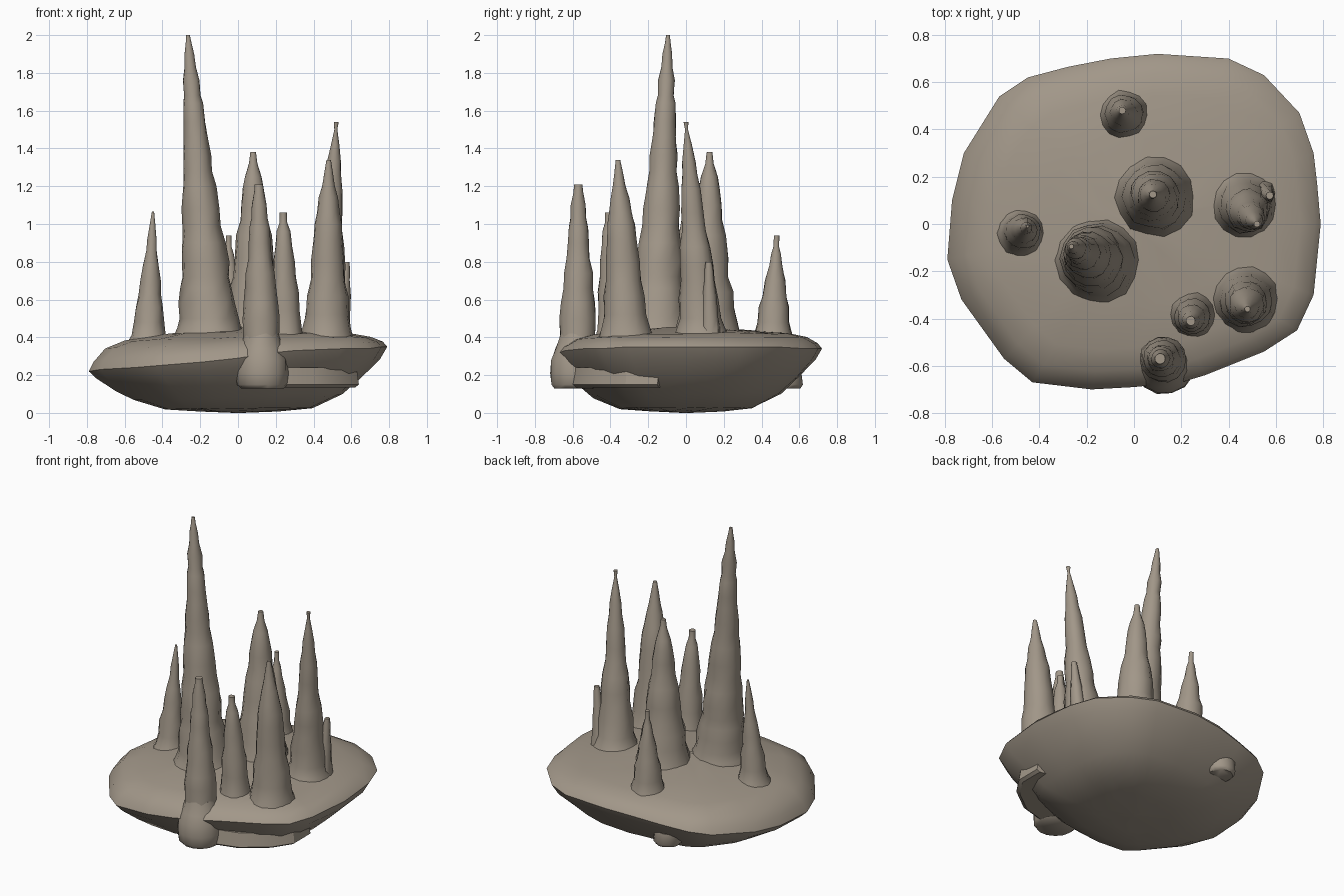
import bpy, math, random
from mathutils import Vector

random.seed(4)
ROCK = bpy.data.materials.new("rock")
ROCK.diffuse_color = (0.36, 0.31, 0.25, 1)


def skin(name, rings, angle=50):
    """Join equal-sized rings of points into one closed, smooth-shaded solid."""
    n = len(rings[0])
    verts = [p for ring in rings for p in ring]
    faces = [tuple(range(n))[::-1]]
    for k in range(len(rings) - 1):
        a, b = k * n, (k + 1) * n
        for i in range(n):
            j = (i + 1) % n
            faces.append((a + i, a + j, b + j, b + i))
    faces.append(tuple(range(len(verts) - n, len(verts))))
    mesh = bpy.data.meshes.new(name)
    mesh.from_pydata(verts, [], faces)
    obj = bpy.data.objects.new(name, mesh)
    bpy.context.collection.objects.link(obj)
    mesh.materials.append(ROCK)
    bpy.ops.object.select_all(action='DESELECT')
    obj.select_set(True)
    bpy.context.view_layer.objects.active = obj
    bpy.ops.object.shade_smooth_by_angle(angle=math.radians(angle))
    return obj


def spire(name, base, tip, profile, sides=14, wobble=0.05):
    """Leaning lumpy column: profile is (height, radius) from bottom to top."""
    z0, z1 = profile[0][0], profile[-1][0]
    rings = []
    for z, r in profile:
        c = Vector(base).lerp(Vector(tip), (z - z0) / (z1 - z0))
        ring = []
        for i in range(sides):
            a = 2 * math.pi * i / sides
            q = r * (1 + random.uniform(-wobble, wobble))
            ring.append((c.x + q * math.cos(a), c.y + q * math.sin(a), z))
        rings.append(ring)
    return skin(name, rings)


# Rocky base: rim outline (x, y, rim height), counter-clockwise
rim = [(.79, 0, .35), (.775, .17, .35), (.76, .3, .35), (.70, .47, .35), (.55, .63, .34),
       (.40, .70, .34), (.10, .72, .34), (-.10, .70, .33), (-.28, .665, .31),
       (-.45, .62, .29), (-.57, .54, .27), (-.72, .30, .24), (-.77, .10, .22),
       (-.79, -.15, .22), (-.73, -.32, .23), (-.55, -.57, .24), (-.43, -.67, .25),
       (-.18, -.70, .27), (0, -.69, .29), (.20, -.67, .32), (.30, -.64, .33),
       (.55, -.54, .34), (.69, -.45, .34), (.76, -.30, .35)]
under = [(.03, 0), (.28, .02), (.5, .07), (.7, .28), (.82, .52), (.95, .8), (1, 1)]
over = [(.97, .22), (.89, .5), (.76, .68), (.5, .83), (.2, .96), (.02, 1)]
rings = [[(x * s, y * s, z * f + random.uniform(0, .008) * (0 < f < 1)) for x, y, z in rim]
         for s, f in under]
rings += [[(x * s, y * s, z + (.455 - z) * f + random.uniform(-.005, .005)) for x, y, z in rim]
          for s, f in over]
skin("rock_base", rings)

# Broken ledge under the front right rim
ledge = [(.64, -.15), (.64, -.32), (.56, -.44), (.40, -.56), (.18, -.62), (.05, -.55),
         (.1, -.3), (.4, -.1)][::-1]
skin("broken_ledge", [[(x * .97, y * .97, .135) for x, y in ledge],
                      [(x, y, .15) for x, y in ledge],
                      [(x * .98, y * .98, .24) for x, y in ledge]], 30)

# Flat-bottomed boulder under the front spire, and a nub below the back
spire("front_boulder", (.13, -.585), (.125, -.575),
      [(.13, .115), (.15, .133), (.21, .138), (.28, .135), (.34, .115), (.38, .1), (.42, .09)],
      wobble=.02)
spire("under_nub", (-.24, .53), (-.24, .52), [(.13, .075), (.15, .09), (.22, .09)])

# Spires, each with swelling and pinching layers
spire("tall_spire", (-.145, -.155), (-.265, -.095),
      [(.38, .20), (.45, .168), (.5, .155), (.58, .15), (.66, .135), (.72, .125),
       (.8, .125), (.9, .115), (.99, .1), (1.08, .1), (1.2, .088), (1.28, .074),
       (1.36, .074), (1.46, .062), (1.54, .058), (1.64, .052), (1.68, .043), (1.76, .045),
       (1.83, .03), (1.9, .026), (1.96, .015), (2.0, .01)])
spire("centre_spire", (.09, .112), (.08, .125),
      [(.38, .19), (.45, .165), (.55, .14), (.64, .135), (.72, .11), (.82, .105),
       (.94, .092), (1.02, .072), (1.1, .068), (1.19, .055), (1.25, .045), (1.32, .022),
       (1.36, .018), (1.38, .015)])
spire("right_spire", (.46, .085), (.52, 0),
      [(.38, .16), (.44, .13), (.5, .112), (.6, .108), (.7, .09), (.78, .088), (.88, .08),
       (.97, .062), (1.06, .06), (1.18, .053), (1.26, .04), (1.33, .036), (1.42, .022),
       (1.5, .008), (1.54, .013)])
spire("right_side_spire", (.54, .13), (.575, .12),
      [(.4, .06), (.5, .045), (.62, .037), (.7, .026), (.76, .022), (.8, .016)], 8)
spire("front_right_spire", (.47, -.315), (.48, -.36),
      [(.38, .15), (.44, .13), (.52, .115), (.62, .11), (.7, .092), (.8, .09), (.92, .078),
       (1.0, .074), (1.06, .06), (1.14, .05), (1.2, .034), (1.28, .022), (1.34, .012)])
spire("short_front_spire", (.25, -.38), (.24, -.41),
      [(.36, .11), (.44, .09), (.54, .078), (.64, .076), (.72, .06), (.8, .056), (.88, .045),
       (.96, .036), (1.01, .02), (1.06, .02)])
spire("front_spire", (.125, -.572), (.11, -.57),
      [(.35, .1), (.4, .094), (.5, .097), (.58, .09), (.66, .08), (.74, .078), (.82, .062),
       (.9, .058), (.98, .052), (1.03, .042), (1.1, .04), (1.17, .026), (1.21, .022)])
spire("left_spire", (-.477, -.04), (-.45, -.01),
      [(.35, .12), (.41, .092), (.48, .078), (.56, .074), (.63, .058), (.7, .054), (.78, .042),
       (.86, .028), (.92, .025), (1.0, .015), (1.065, .006)])
spire("back_spire", (-.04, .46), (-.05, .48),
      [(.36, .12), (.42, .1), (.48, .084), (.56, .08), (.62, .064), (.7, .054), (.78, .035),
       (.84, .026), (.88, .015), (.94, .015)])
